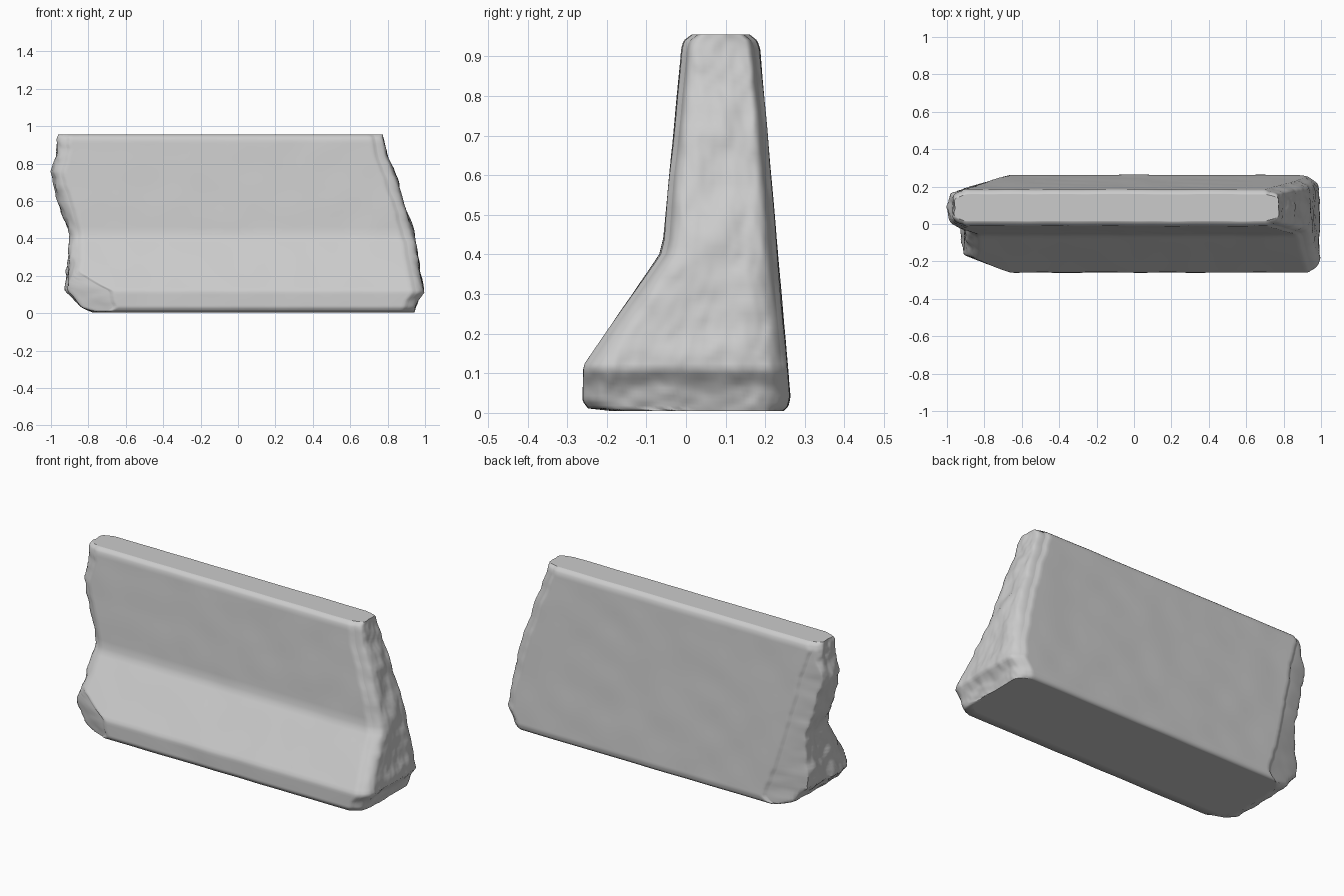
import bpy, bmesh, math
from mathutils import Vector, noise

if "Cube" in bpy.data.objects:
    bpy.data.objects.remove(bpy.data.objects["Cube"])


def curve(points, t):
    """Piecewise-linear lookup of (position, value) pairs."""
    for (a, va), (b, vb) in zip(points, points[1:]):
        if t <= b:
            return va + (vb - va) * max(0, (t - a) / (b - a))
    return points[-1][1]


# Cross-section: front and back y against height
FRONT = [(0.005, -0.19), (0.01, -0.245), (0.03, -0.26), (0.12, -0.258), (0.4, -0.066),
         (0.44, -0.056), (0.92, -0.011), (0.94, -0.005), (0.955, 0.015)]
BACK = [(0.005, 0.245), (0.015, 0.257), (0.04, 0.263), (0.92, 0.186),
        (0.94, 0.179), (0.955, 0.16)]
# Broken end outlines: x against height
LEFT = [(0, -0.77), (0.03, -0.84), (0.08, -0.88), (0.12, -0.92), (0.25, -0.91),
        (0.42, -0.9), (0.55, -0.945), (0.65, -0.96), (0.75, -1.0), (0.85, -0.97), (0.955, -0.965)]
RIGHT = [(0, 0.94), (0.07, 0.965), (0.11, 0.995), (0.25, 0.97), (0.4, 0.945), (0.5, 0.915),
         (0.64, 0.87), (0.7, 0.855), (0.85, 0.795), (0.955, 0.77)]


def rough(x, y, z):
    p = Vector((x, y, z))
    return 0.016 * noise.noise(p * 7) + 0.011 * noise.noise(p * 17) + 0.004 * noise.noise(p * 38)


def left_end(y, z, v):
    x = curve(LEFT, z) + 0.05 * abs(v) ** 4
    back_chip = -0.7 - 3.0 * (0.26 - y)
    front_chip = -0.66 - 2.3 * (y + 0.26) - 0.2 * z
    return max(x, back_chip, front_chip) + rough(-3, y, z)


def right_end(y, z, v):
    return curve(RIGHT, z) - 0.05 * abs(v) ** 8 + 0.7 * rough(5, y, z)


def bunch(t):
    """Crowd rows towards the edges."""
    return 0.4 * t + 0.6 * math.sin(t * math.pi / 2)


# Barrier: a gridded cube remapped onto the section and the broken ends
bm = bmesh.new()
bmesh.ops.create_cube(bm, size=2)
bmesh.ops.subdivide_edges(bm, edges=bm.edges[:], cuts=63, use_grid_fill=True)
for vert in bm.verts:
    u, v, w = (bunch(c) for c in vert.co)
    z = 0.48 + 0.475 * w
    y0, y1 = curve(FRONT, z), curve(BACK, z)
    y = y0 + (y1 - y0) * (v + 1) / 2
    x0, x1 = left_end(y, z, v), right_end(y, z, v)
    x = x0 + (x1 - x0) * (u + 1) / 2
    # slight waviness of the cast faces
    y += 0.0025 * noise.noise(Vector((x * 6, y * 6, z * 6)))
    # rounded corners where the ends meet the cast faces
    end = max(0, (abs(u) - 0.97) / 0.03) ** 2
    y -= 0.012 * end * v ** 5
    vert.co = (x, y, z)
bmesh.ops.recalc_face_normals(bm, faces=bm.faces[:])

mesh = bpy.data.meshes.new("broken_concrete_barrier")
bm.to_mesh(mesh)
bm.free()
barrier = bpy.data.objects.new("broken_concrete_barrier", mesh)
bpy.context.collection.objects.link(barrier)
bpy.context.view_layer.objects.active = barrier
barrier.select_set(True)
bpy.ops.object.shade_smooth_by_angle(angle=math.radians(50))
